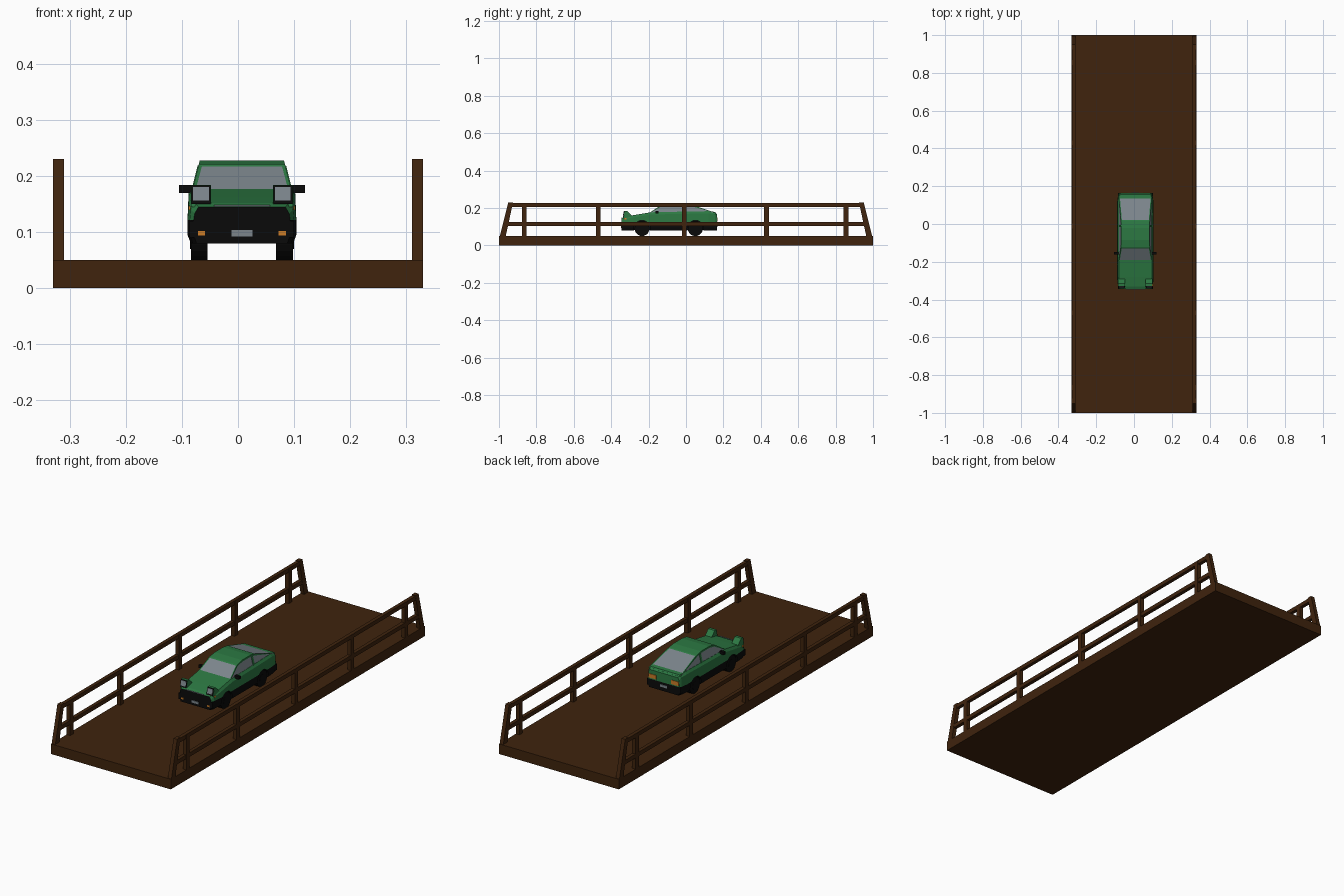
import bpy, bmesh, math
from mathutils import Matrix, Vector

old = bpy.data.objects.get("Cube")
if old:
    bpy.data.objects.remove(old)


def material(name, r, g, b):
    m = bpy.data.materials.new(name)
    m.use_nodes = True
    m.diffuse_color = (r, g, b, 1)
    m.node_tree.nodes["Principled BSDF"].inputs["Base Color"].default_value = (r, g, b, 1)
    return m


WOOD = material("dark_wood", 0.05, 0.017, 0.004)
GREEN = material("green_paint", 0.025, 0.19, 0.055)
BLACK = material("black_trim", 0.003, 0.003, 0.003)
GLASS = material("grey_glass", 0.2, 0.235, 0.26)
ORANGE = material("orange_lamp", 0.6, 0.2, 0.02)
CAR_X = 0.007


def finish(name, bm, mats, x=0.0):
    bmesh.ops.recalc_face_normals(bm, faces=bm.faces)
    me = bpy.data.meshes.new(name)
    bm.to_mesh(me)
    bm.free()
    for m in mats:
        me.materials.append(m)
    ob = bpy.data.objects.new(name, me)
    ob.location.x = x
    bpy.context.collection.objects.link(ob)
    return ob


def box(name, centre, size, mat, x=0.0):
    bm = bmesh.new()
    bmesh.ops.create_cube(bm, size=1, matrix=Matrix.Translation(centre) @ Matrix.Diagonal((*size, 1)))
    return finish(name, bm, [mat], x)


def prism(name, profile, x0, x1, mat, x=0.0):
    """Extrude a (y, z) outline along x."""
    bm = bmesh.new()
    face = bm.faces.new([bm.verts.new((x0, y, z)) for y, z in profile])
    new = bmesh.ops.extrude_face_region(bm, geom=[face])["geom"]
    bmesh.ops.translate(bm, verts=[v for v in new if isinstance(v, bmesh.types.BMVert)], vec=(x1 - x0, 0, 0))
    return finish(name, bm, [mat], x)


def cylinder(name, centre, radius, width, mats, x=0.0, face_mat=0):
    bm = bmesh.new()
    bmesh.ops.create_cone(bm, cap_ends=True, segments=20, radius1=radius, radius2=radius, depth=width,
                          matrix=Matrix.Translation(centre) @ Matrix.Rotation(math.pi / 2, 4, "Y"))
    for f in bm.faces:
        f.material_index = face_mat
    return finish(name, bm, mats, x)


# Deck and its two railings
box("deck", (0, 0, 0.025), (0.66, 2, 0.05), WOOD)
for side, s in (("left", 1), ("right", -1)):
    rx = s * 0.32
    box(side + "_top_rail", (rx, 0, 0.216), (0.018, 1.88, 0.02), WOOD)
    box(side + "_middle_rail", (rx, 0, 0.115), (0.018, 1.94, 0.02), WOOD)
    for y in (-0.865, -0.47, -0.01, 0.43, 0.855):
        box(side + "_post", (rx, y, 0.13), (0.02, 0.025, 0.19), WOOD)
    for e in (-1, 1):
        outline = [(e * 1.0, 0.03), (e * 0.968, 0.03), (e * 0.925, 0.23), (e * 0.95, 0.23)]
        prism(side + "_slanted_post", outline, rx - 0.01, rx + 0.01, WOOD)

# Car lower body: lofted cross-sections along y (y, half width, top height)
stations = [(-0.345, 0.086, 0.145), (-0.33, 0.093, 0.152), (-0.28, 0.097, 0.162), (-0.19, 0.097, 0.177),
            (0.0, 0.097, 0.181), (0.12, 0.096, 0.183), (0.155, 0.091, 0.179), (0.165, 0.086, 0.168)]
bm = bmesh.new()
rings = []
for y, w, top in stations:
    half = [(w * 0.94, 0.08), (w, 0.095), (w, 0.122), (w * 0.98, top - 0.012), (w * 0.9, top)]
    ring = half + [(-px, pz) for px, pz in reversed(half)]
    rings.append([bm.verts.new((px, y, pz)) for px, pz in ring])
for a, b in zip(rings, rings[1:]):
    for i in range(len(a)):
        j = (i + 1) % len(a)
        f = bm.faces.new((a[i], a[j], b[j], b[i]))
        f.material_index = int(f.calc_center_median().z < 0.124)
bm.faces.new(rings[0]).material_index = 1
bm.faces.new(rings[-1][2:8])
bm.faces.new(rings[-1][:3] + rings[-1][7:]).material_index = 1
body = finish("car_body", bm, [GREEN, BLACK], CAR_X)

# Wheels and the arches cut for them
for end, y in (("front", -0.235), ("rear", 0.05)):
    cutter = cylinder(end + "_arch_cutter", (0, y, 0.09), 0.044, 0.3, [GREEN, BLACK], CAR_X, 1)
    cutter.hide_render = True
    cutter.hide_viewport = True
    cutter.display_type = "WIRE"
    cut = body.modifiers.new(end + "_arch", "BOOLEAN")
    cut.operation = "DIFFERENCE"
    cut.solver = "EXACT"
    cut.object = cutter
    box(end + "_arch_liner", (0, y, 0.11), (0.12, 0.1, 0.055), BLACK, CAR_X)
    for side, s in (("left", 1), ("right", -1)):
        cylinder(f"{end}_{side}_wheel", (s * 0.076, y, 0.09), 0.04, 0.03, [BLACK], CAR_X)
        cylinder(f"{end}_{side}_hub", (s * 0.0915, y, 0.09), 0.02, 0.002, [BLACK], CAR_X)

# Cabin: planar leaning sides, with every window an inset face
outline = [(-0.205, 0.168), (-0.125, 0.221), (-0.085, 0.228), (-0.02, 0.228), (0.015, 0.222), (0.16, 0.174)]
bm = bmesh.new()
left, right = [[bm.verts.new((s * (0.09 - (z - 0.168) * 0.25), y, z)) for y, z in outline] for s in (1, -1)]
panes = [bm.faces.new(left), bm.faces.new(right)]
for i in range(len(outline)):
    j = (i + 1) % len(outline)
    f = bm.faces.new((left[i], left[j], right[j], right[i]))
    if i in (0, 4):
        panes.append(f)
bmesh.ops.recalc_face_normals(bm, faces=bm.faces)
for f in panes:
    bmesh.ops.inset_individual(bm, faces=[f], thickness=0.008, depth=-0.001)
    f.material_index = 1
finish("cabin", bm, [GREEN, GLASS], CAR_X)

# Paired details: door pillars, mirrors, raised headlights, lamps
for side, s in (("left", 1), ("right", -1)):
    pillar = box(side + "_door_pillar", (0, 0, 0), (0.003, 0.012, 0.046), GREEN, CAR_X)
    pillar.location = (CAR_X + s * 0.083, -0.01, 0.196)
    pillar.rotation_euler.y = -s * math.atan(0.25)
    box(side + "_mirror", (s * 0.1, -0.155, 0.177), (0.024, 0.014, 0.014), BLACK, CAR_X)
    hx = s * 0.073
    prism(side + "_headlight_pod", [(-0.335, 0.145), (-0.328, 0.184), (-0.315, 0.184), (-0.285, 0.155)],
          hx - 0.018, hx + 0.018, GREEN, CAR_X)
    prism(side + "_headlight_frame", [(-0.338, 0.15), (-0.331, 0.183), (-0.328, 0.183), (-0.335, 0.15)],
          hx - 0.017, hx + 0.017, BLACK, CAR_X)
    prism(side + "_headlight_lens", [(-0.3385, 0.156), (-0.333, 0.18), (-0.331, 0.18), (-0.336, 0.156)],
          hx - 0.014, hx + 0.014, GLASS, CAR_X)
    box(side + "_front_indicator", (s * 0.072, -0.3455, 0.098), (0.013, 0.003, 0.008), ORANGE, CAR_X)
    box(side + "_side_marker", (s * 0.0935, -0.325, 0.143), (0.003, 0.014, 0.007), ORANGE, CAR_X)
    box(side + "_tail_lamp", (s * 0.062, 0.1655, 0.138), (0.042, 0.004, 0.02), ORANGE, CAR_X)

# Bumpers, nose trim and number plates
box("front_bumper", (0, -0.337, 0.105), (0.186, 0.016, 0.03), BLACK, CAR_X)
box("rear_bumper", (0, 0.157, 0.105), (0.186, 0.016, 0.03), BLACK, CAR_X)
box("nose_trim", (0, -0.3455, 0.147), (0.1, 0.002, 0.003), GLASS, CAR_X)
box("front_plate", (0, -0.346, 0.098), (0.038, 0.003, 0.012), GLASS, CAR_X)
box("rear_plate", (0, 0.166, 0.105), (0.038, 0.003, 0.012), GLASS, CAR_X)
